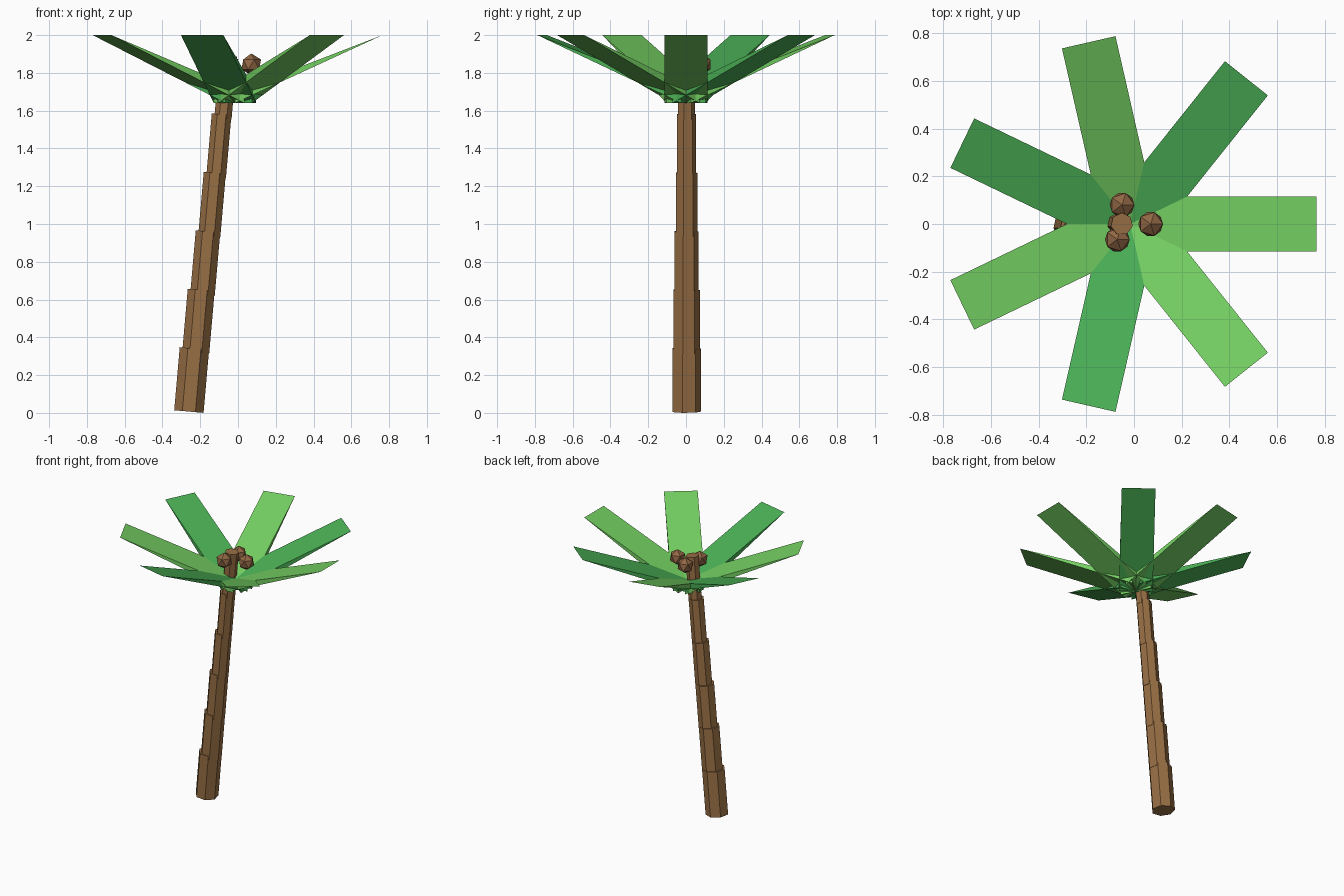
import bpy, bmesh
from math import radians, tau
from mathutils import Matrix, Vector

cube = bpy.data.objects.get("Cube")
if cube:
    bpy.data.objects.remove(cube)


def material(name, rgb):
    mat = bpy.data.materials.new(name)
    color = [(c / 255) ** 2.2 for c in rgb] + [1]
    mat.use_nodes = True
    mat.diffuse_color = color
    mat.node_tree.nodes["Principled BSDF"].inputs["Base Color"].default_value = color
    return mat


def finish(name, bm, mat):
    bmesh.ops.recalc_face_normals(bm, faces=bm.faces)
    mesh = bpy.data.meshes.new(name)
    bm.to_mesh(mesh)
    bm.free()
    mesh.materials.append(mat)
    obj = bpy.data.objects.new(name, mesh)
    bpy.context.collection.objects.link(obj)


bark = material("bark brown", (150, 110, 70))
husk = material("husk brown", (143, 102, 70))
light_green = material("light green", (115, 205, 98))
deep_green = material("deep green", (76, 175, 86))

# Leaning trunk: stacked seven-sided segments, each narrower than the last
SEGMENTS, STEP, LENGTH = 6, 0.31, 0.335
for i in range(SEGMENTS):
    radius = 0.08 - 0.0066 * i
    bm = bmesh.new()
    bmesh.ops.create_cone(bm, cap_ends=True, segments=7, radius1=radius,
                          radius2=radius, depth=LENGTH)
    spin = max(bm.verts, key=lambda v: v.co.y).co.xy.angle_signed(Vector((0, 1)))
    place = (Matrix.Translation((-0.26 + 0.036 * i, 0, 0.007 + STEP * i))
             @ Matrix.Rotation(radians(5), 4, 'Y')
             @ Matrix.Translation((0, 0, LENGTH / 2))
             @ Matrix.Rotation(-spin, 4, 'Z'))
    bm.transform(place)
    finish(f"trunk_segment_{i + 1}", bm, bark)

# Fronds: wedges thick at the crown, thinning to an edge at the raised tip
FRONDS, REACH, HALF_WIDTH, THICK = 7, 0.781, 0.115, 0.06
for i in range(FRONDS):
    bm = bmesh.new()
    profile = [(0, 1.64), (REACH, 2.0), (0, 1.64 + THICK)]
    face = bm.faces.new([bm.verts.new((r, -HALF_WIDTH, z)) for r, z in profile])
    extruded = bmesh.ops.extrude_face_region(bm, geom=[face])["geom"]
    side = [v for v in extruded if isinstance(v, bmesh.types.BMVert)]
    bmesh.ops.translate(bm, verts=side, vec=(0, 2 * HALF_WIDTH, 0))
    bm.transform(Matrix.Translation((-0.016, 0, 0))
                 @ Matrix.Rotation(tau * i / FRONDS, 4, 'Z'))
    finish(f"frond_{i + 1}", bm, deep_green if i % 2 else light_green)

# Nuts clustered around the trunk top
for i, (x, y) in enumerate([(0.07, 0), (-0.05, 0.08), (-0.07, -0.065)]):
    bm = bmesh.new()
    bmesh.ops.create_icosphere(bm, subdivisions=1, radius=0.058)
    bm.transform(Matrix.Translation((x, y, 1.845)))
    finish(f"nut_{i + 1}", bm, husk)
